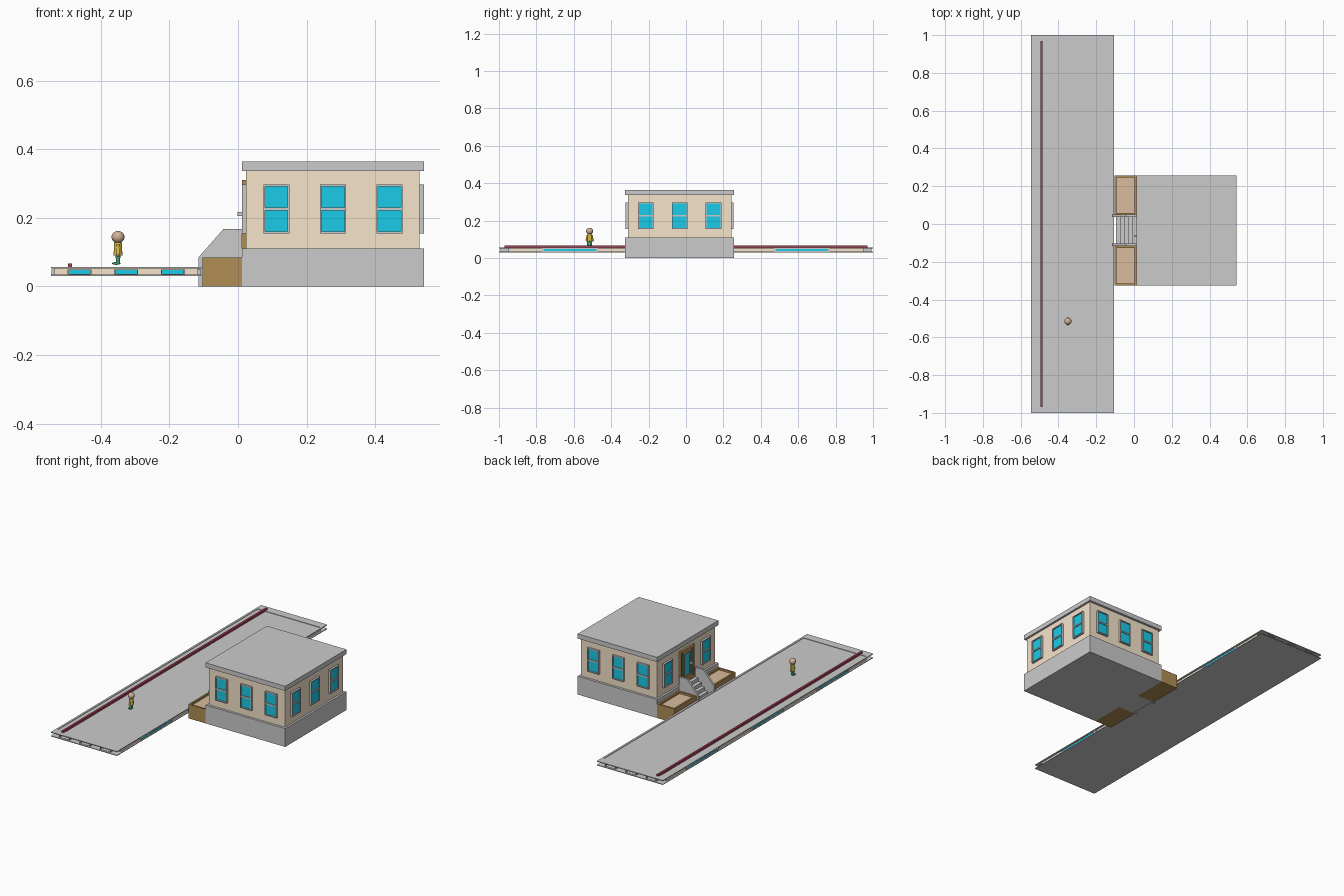
import bpy, bmesh
from mathutils import Matrix, Vector

if "Cube" in bpy.data.objects:
    bpy.data.objects.remove(bpy.data.objects["Cube"])


def colour(name, r, g, b):
    m = bpy.data.materials.new(name)
    m.diffuse_color = (r, g, b, 1)
    m.use_nodes = True
    m.node_tree.nodes["Principled BSDF"].inputs["Base Color"].default_value = m.diffuse_color
    return m


BEIGE = colour("beige", 0.92, 0.78, 0.6)
TEAL = colour("teal", 0.01, 0.6, 0.8)
BROWN = colour("brown", 0.44, 0.27, 0.09)
SOIL = colour("soil", 0.7, 0.5, 0.34)
RED = colour("red", 0.37, 0.05, 0.09)
YELLOW = colour("yellow", 0.7, 0.5, 0.06)
GREEN = colour("green", 0.07, 0.37, 0.19)
SKIN = colour("skin", 0.65, 0.45, 0.31)


def finish(name, bm, mat=None):
    bmesh.ops.recalc_face_normals(bm, faces=bm.faces)
    me = bpy.data.meshes.new(name)
    bm.to_mesh(me)
    bm.free()
    if mat:
        me.materials.append(mat)
    ob = bpy.data.objects.new(name, me)
    bpy.context.collection.objects.link(ob)
    return ob


def boxes(name, spans, mat=None):
    """One object from boxes given as (x0, x1, y0, y1, z0, z1)."""
    bm = bmesh.new()
    for x0, x1, y0, y1, z0, z1 in spans:
        m = Matrix.Translation(((x0 + x1) / 2, (y0 + y1) / 2, (z0 + z1) / 2))
        m = m @ Matrix.Diagonal((abs(x1 - x0), abs(y1 - y0), z1 - z0, 1))
        bmesh.ops.create_cube(bm, size=1, matrix=m)
    return finish(name, bm, mat)


def ring(x0, x1, y0, y1, z0, z1, tx, ty):
    """Four box spans forming a rectangular rim."""
    return [(x0, x1, y0, y0 + ty, z0, z1), (x0, x1, y1 - ty, y1, z0, z1),
            (x0, x0 + tx, y0 + ty, y1 - ty, z0, z1),
            (x1 - tx, x1, y0 + ty, y1 - ty, z0, z1)]


def extrude_y(name, profile, y0, y1, mat=None):
    """Extrude an (x, z) profile along y."""
    bm = bmesh.new()
    f = bm.faces.new([bm.verts.new((x, y0, z)) for x, z in profile])
    r = bmesh.ops.extrude_face_region(bm, geom=[f])
    vs = [v for v in r["geom"] if isinstance(v, bmesh.types.BMVert)]
    bmesh.ops.translate(bm, vec=(0, y1 - y0, 0), verts=vs)
    return finish(name, bm, mat)


def on_wall(side, plane, u0, u1, d0, d1, z0, z1):
    """Box span on a wall; side is '+x', '-x', '+y' or '-y', d goes outwards."""
    s = 1 if side[0] == '+' else -1
    a, b = sorted((plane + s * d0, plane + s * d1))
    return (a, b, u0, u1, z0, z1) if side[1] == 'x' else (u0, u1, a, b, z0, z1)


def window(name, side, plane, u, w, z0, z1, depth, tu, tz, rail=True):
    a, b = u - w / 2, u + w / 2
    bars = [(a, a + tu, z0, z1), (b - tu, b, z0, z1),
            (a + tu, b - tu, z0, z0 + tz), (a + tu, b - tu, z1 - tz, z1)]
    if rail:
        m = (z0 + z1) / 2
        bars.append((a + tu, b - tu, m - tz * 0.7, m + tz * 0.7))
    boxes(name + "_frame", [on_wall(side, plane, p, q, -0.004, depth, r, s) for p, q, r, s in bars])
    boxes(name + "_glass", [on_wall(side, plane, a + tu / 2, b - tu / 2, -0.004, depth * 0.5,
                                    z0 + tz / 2, z1 - tz / 2)], TEAL)


# House: foundation, walls, roof
CY = -0.034
boxes("foundation", [(0.012, 0.542, -0.325, 0.257, 0, 0.11)])
boxes("house_walls", [(0.024, 0.53, -0.311, 0.243, 0.11, 0.34)], BEIGE)
boxes("house_roof", [(0.012, 0.542, -0.325, 0.257, 0.337, 0.365)])

# House windows: three on front, back and right, two beside the door
for i in (-1, 0, 1):
    for label, side, plane, u in (("front", '-y', -0.311, 0.277 + 0.165 * i),
                                  ("back", '+y', 0.243, 0.277 + 0.165 * i),
                                  ("right", '+x', 0.53, CY + 0.181 * i),
                                  ("left", '-x', 0.024, CY + 0.181 * i)):
        if label == "left" and i == 0:
            continue
        w = 0.076 if side[1] == 'y' else 0.084
        window(f"{label}_window_{i + 2}", side, plane, u, w, 0.154, 0.297, 0.012, 0.005, 0.006)

# Door with sidelights
door = [(-0.066, -0.056, 0.11, 0.31), (0.056, 0.066, 0.11, 0.31), (-0.056, 0.056, 0.295, 0.31),
        (-0.042, -0.026, 0.11, 0.295), (0.026, 0.042, 0.11, 0.295),
        (-0.026, 0.026, 0.11, 0.145), (-0.026, 0.026, 0.28, 0.295),
        (-0.056, -0.042, 0.11, 0.13), (0.042, 0.056, 0.11, 0.13)]
boxes("door_frame", [on_wall('-x', 0.024, CY + a, CY + b, -0.004, 0.012, c, d)
                     for a, b, c, d in door], BROWN)
boxes("door_glass", [on_wall('-x', 0.024, CY - 0.058, CY + 0.058, -0.004, 0.005, 0.12, 0.3)], TEAL)
boxes("door_handle", [(-0.001, 0.013, -0.069, -0.061, 0.205, 0.217)])

# Stairs and their side walls
steps = [(0.012, 0), (-0.095, 0)]
for i in range(5):
    x = -0.095 + 0.0215 * i
    steps += [(x, 0.022 * (i + 1)), (x + 0.0215, 0.022 * (i + 1))]
extrude_y("stairs", steps[:-1] + [(0.012, 0.11)], -0.105, 0.038)
cheek = [(0.012, 0), (-0.115, 0), (-0.115, 0.085), (-0.042, 0.168), (0.012, 0.168)]
for label, y in (("front", -0.116), ("back", 0.037)):
    extrude_y(f"stair_wall_{label}", cheek, y, y + 0.012)

# Planters either side of the stairs
for label, y0, y1 in (("front", -0.325, -0.116), ("back", 0.049, 0.257)):
    boxes(f"planter_{label}", ring(-0.103, 0.012, y0, y1, 0, 0.085, 0.01, 0.01)
          + [(-0.093, 0.002, y0 + 0.01, y1 - 0.01, 0, 0.02)], BROWN)
    boxes(f"planter_soil_{label}", [(-0.094, 0.003, y0 + 0.009, y1 - 0.009, 0.019, 0.074)], SOIL)

# Low platform: base plate, body, rimmed top, side windows
X0, X1 = -0.546, -0.106
boxes("platform_base", [(X0, X1, -1, 1, 0.03, 0.034)])
boxes("platform_body", [(X0 + 0.01, X1 - 0.01, -0.95, 0.95, 0.033, 0.053)], BEIGE)
boxes("platform_top", [(X0, X1, -1, 1, 0.052, 0.054)]
      + ring(X0, X1, -1, 1, 0.0535, 0.057, 0.012, 0.05))
for i in (-1, 0, 1):
    for label, side, plane, u in (("front", '-y', -0.95, -0.326 + 0.136 * i),
                                  ("back", '+y', 0.95, -0.326 + 0.136 * i),
                                  ("left", '-x', X0 + 0.01, 0.62 * i),
                                  ("right", '+x', X1 - 0.01, 0.62 * i)):
        ends = side[1] == 'y'
        window(f"platform_{label}_window_{i + 2}", side, plane, u, 0.07 if ends else 0.3,
               0.035, 0.05, 0.042 if ends else 0.008, 0.004 if ends else 0.012, 0.0015, False)

# Red rail along the platform
boxes("red_rail", [(-0.496, -0.484, -0.97, 0.97, 0.054, 0.067)], RED)


# Small standing figure
def ball(name, loc, radii, mat, seg=16):
    bm = bmesh.new()
    bmesh.ops.create_uvsphere(bm, u_segments=seg, v_segments=seg // 2 + 2, radius=1,
                              matrix=Matrix.Translation(loc) @ Matrix.Diagonal((*radii, 1)))
    for f in bm.faces:
        f.smooth = True
    finish(name, bm, mat)


def limb(name, a, b, r0, r1, mat, flat=1.0):
    a, b = Vector(a), Vector(b)
    bm = bmesh.new()
    rot = (b - a).to_track_quat('Z', 'Y').to_matrix().to_4x4()
    bmesh.ops.create_cone(bm, cap_ends=True, segments=12, radius1=r0, radius2=r1,
                          depth=(b - a).length, matrix=Matrix.Translation((a + b) / 2) @ rot
                          @ Matrix.Diagonal((flat, 1, 1, 1)))
    finish(name, bm, mat)


PX, PY = -0.35, -0.515
ball("head", (PX, PY, 0.144), (0.019, 0.019, 0.018), SKIN)
limb("torso", (PX, PY, 0.09), (PX, PY, 0.128), 0.013, 0.011, YELLOW)
for label, s in (("left", -1), ("right", 1)):
    limb(f"{label}_arm", (PX, PY + s * 0.012, 0.122), (PX, PY + s * 0.017, 0.094), 0.004, 0.005, YELLOW)
    ball(f"{label}_hand", (PX, PY + s * 0.017, 0.091), (0.004, 0.004, 0.004), SKIN, 8)
    limb(f"{label}_leg", (PX, PY + s * 0.007, 0.067), (PX, PY + s * 0.007, 0.094), 0.006, 0.007, GREEN)
    ball(f"{label}_foot", (PX - 0.005, PY + s * 0.007, 0.067), (0.013, 0.006, 0.004), GREEN, 8)
